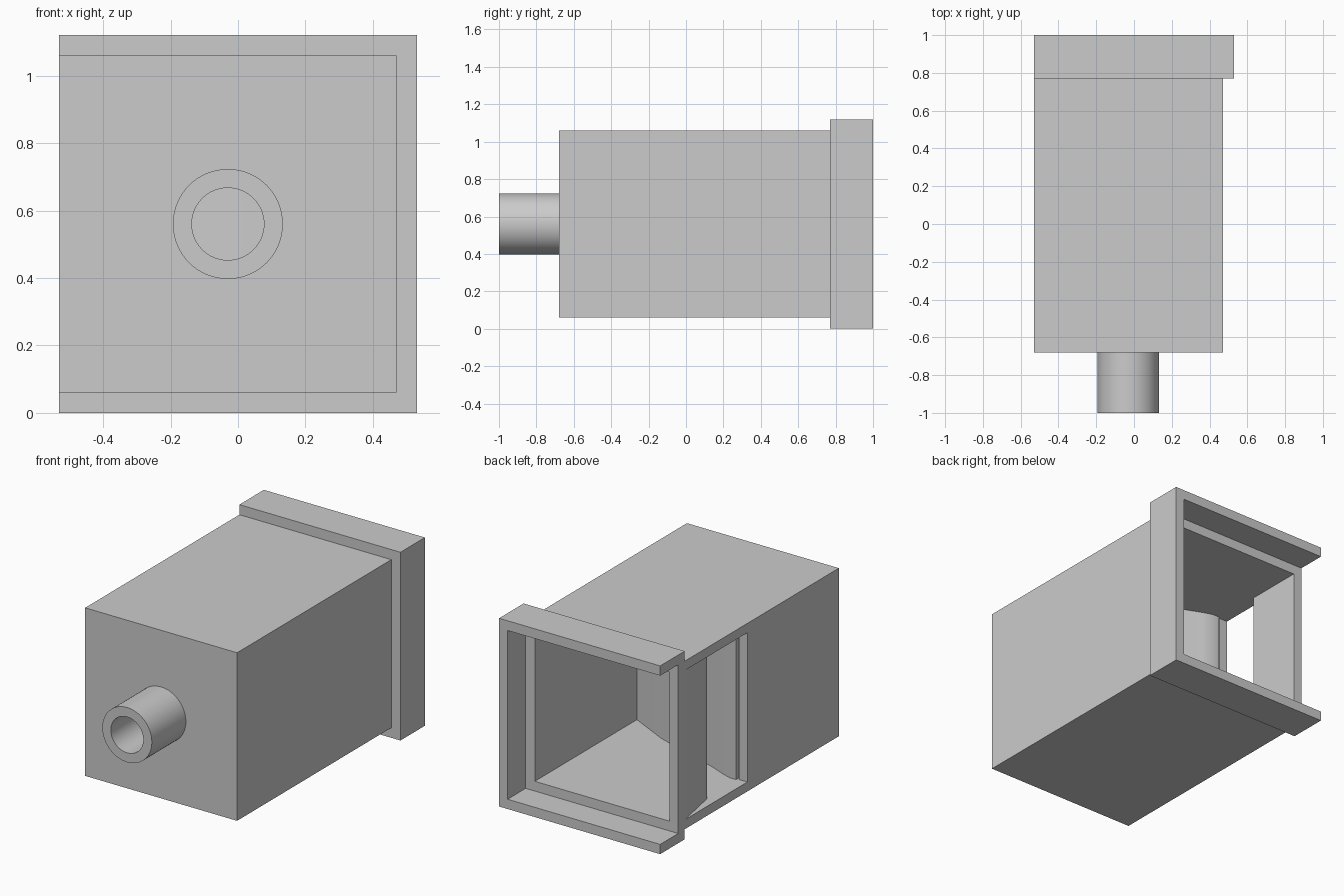
import bpy, bmesh, math
from mathutils import Matrix

if "Cube" in bpy.data.objects:
    bpy.data.objects.remove(bpy.data.objects["Cube"], do_unlink=True)

grey = bpy.data.materials.new("plain grey")
grey.use_nodes = True
colour = (0.6, 0.6, 0.6, 1)
grey.diffuse_color = colour
grey.node_tree.nodes["Principled BSDF"].inputs["Base Color"].default_value = colour


def finish(bm, name):
    bmesh.ops.recalc_face_normals(bm, faces=bm.faces)
    mesh = bpy.data.meshes.new(name)
    bm.to_mesh(mesh)
    bm.free()
    mesh.materials.append(grey)
    obj = bpy.data.objects.new(name, mesh)
    bpy.context.collection.objects.link(obj)
    return obj


def prism(name, outline, z0, z1):
    """Extrude a plan outline upwards."""
    bm = bmesh.new()
    face = bm.faces.new([bm.verts.new((x, y, z0)) for x, y in outline])
    ext = bmesh.ops.extrude_face_region(bm, geom=[face])
    for v in ext["geom"]:
        if isinstance(v, bmesh.types.BMVert):
            v.co.z = z1
    return finish(bm, name)


def box(name, x, y, z):
    return prism(name, [(x[0], y[0]), (x[1], y[0]), (x[1], y[1]), (x[0], y[1])], *z)


def rod(name, radius, y0, y1):
    bm = bmesh.new()
    place = Matrix.Translation((-0.03, (y0 + y1) / 2, 0.56)) @ Matrix.Rotation(math.pi / 2, 4, "X")
    bmesh.ops.create_cone(bm, cap_ends=True, segments=64, radius1=radius,
                          radius2=radius, depth=y1 - y0, matrix=place)
    return finish(bm, name)


def combine(target, other, operation):
    mod = target.modifiers.new(operation, "BOOLEAN")
    mod.operation, mod.solver, mod.object = operation, "EXACT", other
    bpy.context.view_layer.objects.active = target
    bpy.ops.object.modifier_apply(modifier=mod.name)
    bpy.data.objects.remove(other, do_unlink=True)


def smooth(obj):
    bpy.ops.object.select_all(action="DESELECT")
    obj.select_set(True)
    bpy.context.view_layer.objects.active = obj
    bpy.ops.object.shade_smooth_by_angle(angle=math.radians(30))


# Housing: long box with a wider collar at the back and a pipe at the front
left, right, wall = -0.53, 0.47, 0.056
inner_x = (left + wall, right - wall)
inner_z = (0.06 + wall, 1.06 - wall)
housing = box("housing", (left, right), (-0.68, 0.8), (0.06, 1.06))
combine(housing, box("collar", (left, 0.53), (0.77, 1), (0, 1.12)), "UNION")
combine(housing, rod("pipe", 0.163, -1, -0.65), "UNION")

# Hollow interior, collar recess open on one side, and pipe bore
combine(housing, box("cavity", inner_x, (-0.68 + wall, 0.9), inner_z), "DIFFERENCE")
combine(housing, box("recess", (-0.7, 0.474), (0.83, 1.1), (0.058, 1.062)), "DIFFERENCE")
combine(housing, rod("bore", 0.107, -1.1, -0.5), "DIFFERENCE")

# Side window whose rear edge tapers to a knife edge
window = [(-0.44, 0.18), (-0.7, 0.18), (-0.7, 0.77), (left, 0.77),
          (inner_x[0], 0.48), (-0.44, 0.48)]
combine(housing, prism("window", window, *inner_z), "DIFFERENCE")
smooth(housing)

# Curved guide plate leading to the side window
curve = [(inner_x[1], -0.13), (0.17, -0.01), (-0.04, 0.06), (-0.25, 0.125),
         (-0.36, 0.17), (-0.42, 0.19), (-0.462, 0.19)]
back = [(x, y - wall) for x, y in reversed(curve)]
smooth(prism("guide_plate", curve + back, *inner_z))
